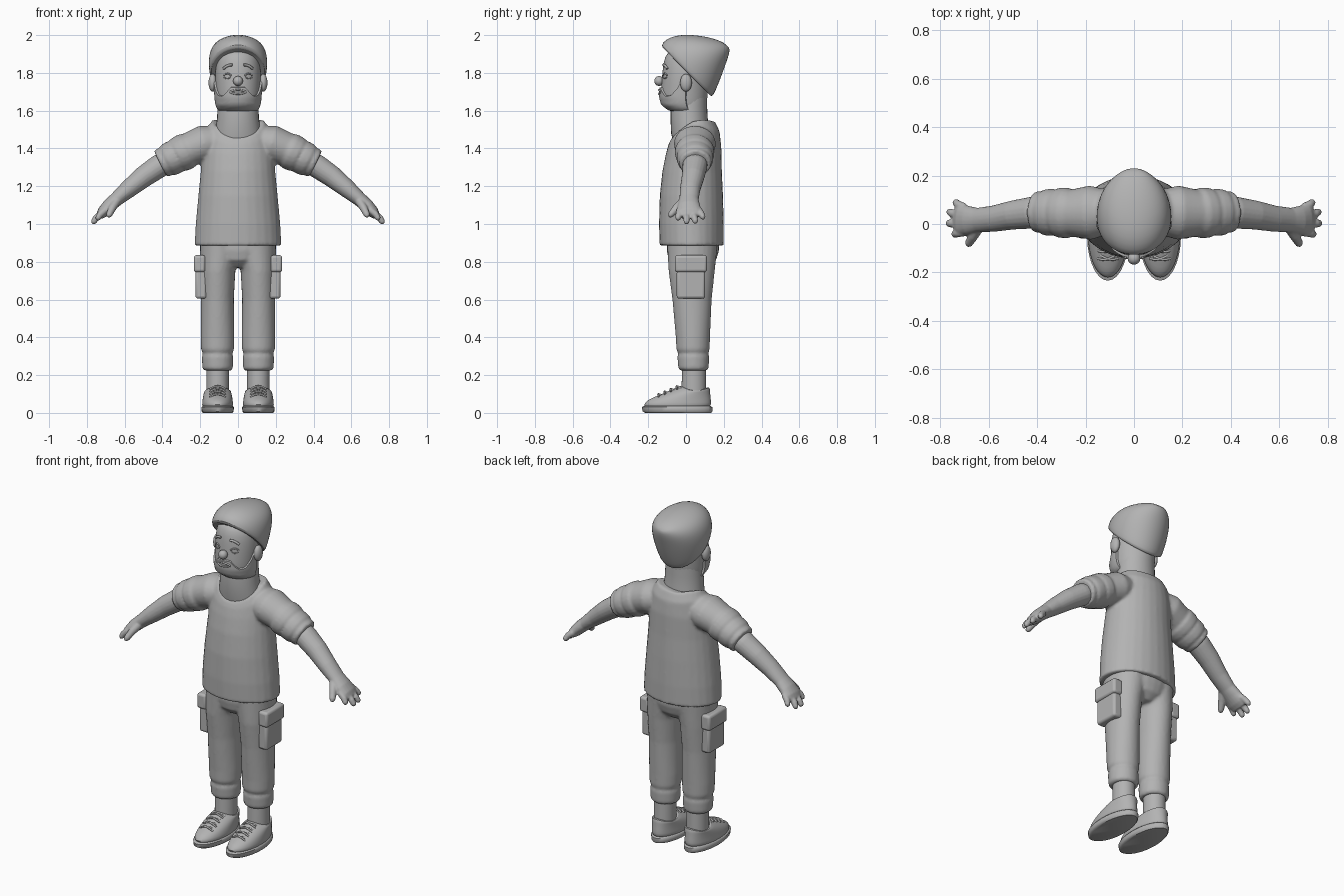
import bpy, bmesh, math
from mathutils import Vector

cube = bpy.data.objects.get("Cube")
if cube:
    bpy.data.objects.remove(cube, do_unlink=True)

SIDES = 28
grey = bpy.data.materials.new("clay_grey")
grey.use_nodes = True
grey.diffuse_color = (.45, .45, .45, 1)
for node in grey.node_tree.nodes:
    if node.type == 'BSDF_PRINCIPLED':
        node.inputs["Base Color"].default_value = grey.diffuse_color
        node.inputs["Roughness"].default_value = .7


def ring(front, back, width, cx=0, lift=0):
    """Closed ellipse through a front and a back point, each (y, z)."""
    f, b = Vector((cx, *front)), Vector((cx, *back))
    points = []
    for i in range(SIDES):
        t = math.tau * i / SIDES
        p = (f + b) / 2 + (f - b) / 2 * math.cos(t)
        p.x += width * math.sin(t)
        p.z += lift * math.sin(t) ** 2
        points.append(p)
    return points


def flat(z, front, back, width, cx=0):
    return ring((front, z), (back, z), width, cx)


def loft(bm, rings, caps=True):
    """Skin a row of rings, closing both ends."""
    loops = [[bm.verts.new(p) for p in r] for r in rings]
    for a, b in zip(loops, loops[1:]):
        for i in range(len(a)):
            j = (i + 1) % len(a)
            bm.faces.new((a[i], a[j], b[j], b[i]))
    if caps:
        bm.faces.new(loops[0][::-1])
        bm.faces.new(loops[-1])


def tube(bm, path, radii, sides=12):
    """Tube along a path; each radius is (across, along y)."""
    path = [Vector(p) for p in path]
    rings = []
    for i, p in enumerate(path):
        t = (path[min(i + 1, len(path) - 1)] - path[max(i - 1, 0)]).normalized()
        n = t.cross(Vector((0, 1, 0))).normalized()
        u = n.cross(t)
        rn, ru = radii[i]
        rings.append([p + n * rn * math.cos(math.tau * k / sides)
                      + u * ru * math.sin(math.tau * k / sides) for k in range(sides)])
    loft(bm, rings)


def cord(bm, path, r):
    tube(bm, path, [(r, r)] * len(path), 8)


def make(name, bm, voxel=0, smooth=0, subdiv=0, bevel=0):
    bmesh.ops.recalc_face_normals(bm, faces=bm.faces)
    mesh = bpy.data.meshes.new(name)
    bm.to_mesh(mesh)
    bm.free()
    mesh.materials.append(grey)
    mesh.shade_smooth()
    mesh.set_sharp_from_angle(angle=math.radians(50))
    ob = bpy.data.objects.new(name, mesh)
    bpy.context.collection.objects.link(ob)
    if voxel:
        mod = ob.modifiers.new("blend", 'REMESH')
        mod.mode, mod.voxel_size, mod.use_smooth_shade = 'VOXEL', voxel, True
    if smooth:
        mod = ob.modifiers.new("soften", 'SMOOTH')
        mod.factor, mod.iterations = .5, smooth
    if bevel:
        mod = ob.modifiers.new("round", 'BEVEL')
        mod.width, mod.segments = bevel, 3
    if subdiv:
        mod = ob.modifiers.new("subdivide", 'SUBSURF')
        mod.levels = mod.render_levels = subdiv
    return ob


def lerp_table(table, key):
    """Linear interpolation of rows (key, values...)."""
    for a, b in zip(table, table[1:]):
        if key <= b[0]:
            w = max(0, (key - a[0]) / (b[0] - a[0]))
            return [p + (q - p) * w for p, q in zip(a[1:], b[1:])]
    return list(table[-1][1:])


# Shirt: torso and both sleeves with rolled cuffs, blended together
bm = bmesh.new()
loft(bm, [flat(.885, -.14, .2, .23), flat(1, -.143, .2, .224), flat(1.15, -.139, .196, .21),
          flat(1.28, -.125, .19, .197), ring((-.107, 1.37), (.187, 1.41), .19),
          ring((-.093, 1.42), (.178, 1.49), .17, lift=.04),
          ring((-.082, 1.445), (.155, 1.54), .138, lift=.052)])
cuff = [(0, .09), (.1, .098), (.36, .095), (.43, .086), (.5, .091), (.74, .088),
        (.82, .077), (.9, .081), (1, .076)]
for s in (-1, 1):
    path = [(s * .1, .05, 1.44), (s * .18, .047, 1.425)]
    radii = [(.08, .09), (.098, .112)]
    for t, r in cuff:
        path.append((s * (.26 + .15 * t), .045 + .005 * t, 1.393 - .075 * t))
        radii.append((r, r * 1.08))
    tube(bm, path, radii, 24)
make("shirt", bm, voxel=.009, smooth=4)

# Arms with hands
fingers = [(-.033, -.042, .745, 1.02), (.002, .003, .768, 1.0),
           (.037, .05, .765, 1.003), (.068, .09, .74, 1.025)]
for s, side in ((-1, "right"), (1, "left")):
    bm = bmesh.new()
    tube(bm, [(s * x, y, z) for x, y, z in (
        (.34, .05, 1.35), (.42, .047, 1.305), (.5, .037, 1.25), (.58, .022, 1.185),
        (.645, .016, 1.13), (.685, .015, 1.095), (.715, .018, 1.063), (.735, .02, 1.04))],
        [(.06, .065), (.062, .066), (.057, .06), (.048, .054),
         (.038, .051), (.036, .06), (.031, .067), (.02, .06)], 20)
    for base, tip, x, z in fingers:
        mid = (base + tip) / 2
        tube(bm, [(s * .7, base, 1.075), (s * (x - .015), mid, z + .03),
                  (s * (x - .003), tip, z + .01), (s * x, tip, z)],
             [(.018, .018), (.018, .018), (.015, .015), (.008, .008)])
    tube(bm, [(s * .64, -.01, 1.125), (s * .665, -.05, 1.085),
              (s * .682, -.08, 1.05), (s * .686, -.088, 1.038)],
         [(.024, .024), (.021, .022), (.017, .017), (.009, .009)])
    make(side + "_arm", bm, voxel=.005, smooth=3)

# Trousers: pelvis and two legs with gathered cuffs
bm = bmesh.new()
loft(bm, [flat(.96, -.1, .18, .2), flat(.86, -.102, .175, .2), flat(.81, -.092, .16, .16),
          flat(.77, -.05, .12, .06)])
leg = [(.225, -.03, .11, .035, .18), (.236, -.041, .12, .027, .189),
       (.3, -.046, .123, .025, .191), (.314, -.04, .118, .031, .185),
       (.335, -.051, .125, .021, .196), (.4, -.054, .127, .019, .198),
       (.6, -.072, .136, .022, .197), (.75, -.092, .152, .014, .201),
       (.93, -.102, .172, -.03, .202)]
for s in (-1, 1):
    loft(bm, [flat(z, f, b, (o - i) / 2, s * (o + i) / 2) for z, f, b, i, o in leg])
make("trousers", bm, voxel=.009, smooth=4)


def block(name, centre, size):
    bm = bmesh.new()
    bmesh.ops.create_cube(bm, size=1)
    for v in bm.verts:
        v.co = Vector([c + p * d for c, p, d in zip(centre, v.co, size)])
    make(name, bm, bevel=.014)


for s, side in ((-1, "right"), (1, "left")):
    # Cargo pocket and its flap
    block(side + "_pocket", (s * .195, .026, .68), (.06, .15, .15))
    block(side + "_pocket_flap", (s * .203, .026, .79), (.062, .17, .09))

    # Sock, shoe and sole
    cx = s * .108
    bm = bmesh.new()
    loft(bm, [flat(.09, -.025, .108, .06, cx), flat(.25, -.02, .105, .06, cx)])
    make(side + "_sock", bm)
    bm = bmesh.new()
    loft(bm, [flat(.02, -.222, .13, .081, cx), flat(.045, -.226, .134, .083, cx),
              flat(.068, -.205, .133, .08, cx), ring((-.155, .09), (.13, .09), .077, cx),
              ring((-.09, .116), (.128, .115), .072, cx, -.005),
              ring((-.03, .147), (.126, .14), .068, cx, -.022),
              ring((-.02, .14), (.108, .13), .056, cx, -.02)])
    make(side + "_shoe", bm, subdiv=1)
    bm = bmesh.new()
    loft(bm, [flat(0, -.215, .134, .078, cx), flat(.008, -.23, .139, .085, cx),
              flat(.03, -.234, .139, .086, cx), flat(.036, -.222, .13, .08, cx)])
    make(side + "_sole", bm)

    # Laces crossing the tongue
    bm = bmesh.new()
    for k in range(4):
        y, z = -.145 + .032 * k, .1 + .014 * k
        for skew in (-.012, .012):
            cord(bm, [(cx + .042 * t, y + skew * t + .014 * t * t, z - .016 * t * t)
                      for t in (-1, -.5, 0, .5, 1)], .005)
    make(side + "_laces", bm)

# Head and neck
skull = [(1.59, -.06, .1, .085), (1.605, -.09, .105, .1), (1.63, -.122, .11, .111),
         (1.67, -.134, .114, .116), (1.71, -.133, .117, .118), (1.77, -.128, .12, .122),
         (1.83, -.124, .12, .12), (1.89, -.112, .1, .108), (1.93, -.08, .08, .08)]


def on_face(degrees, z, out=0):
    """Point on the head, measured round from the front."""
    f, b, w = lerp_table(skull, z)
    a = math.radians(degrees)
    return Vector(((w + out) * math.sin(a),
                   (f + b) / 2 - ((b - f) / 2 + out) * math.cos(a), z))


bm = bmesh.new()
loft(bm, [flat(*row) for row in skull])
make("head", bm, subdiv=1)
bm = bmesh.new()
loft(bm, [flat(1.4, -.06, .13, .13), flat(1.48, -.079, .125, .122),
          flat(1.56, -.082, .115, .111), flat(1.62, -.082, .112, .108),
          flat(1.72, -.07, .112, .1)])
make("neck", bm)

# Beard: a raised shell whose top edge runs from ear to moustache
edge = [(0, 1.722), (18, 1.722), (30, 1.695), (42, 1.676), (58, 1.68), (72, 1.715),
        (84, 1.765), (96, 1.77)]
bm = bmesh.new()
rows = []
for step in range(-32, 33):
    a = step * 3
    top = lerp_table(edge, abs(a))[0]
    fade = -.006 if abs(step) == 32 else .009
    column = [on_face(a, 1.592, -.005)]
    column += [on_face(a, 1.602 + (top - 1.602) * k / 8, fade) for k in range(9)]
    column.append(on_face(a, top + .004, -.006))
    rows.append([bm.verts.new(p) for p in column])
for a, b in zip(rows, rows[1:]):
    for i in range(len(a) - 1):
        bm.faces.new((a[i], b[i], b[i + 1], a[i + 1]))
make("beard", bm)

# Lips
bm = bmesh.new()
for bow in (-.011, .011):
    cord(bm, [on_face(t * 20, 1.699 + bow * (1 - t * t), .01)
              for t in (-1, -.7, -.35, 0, .35, .7, 1)], .005)
make("lips", bm)

# Closed eyes, brows and ears
steps = [k / 4 for k in range(-4, 5)]
for s, side in ((-1, "right"), (1, "left")):
    bm = bmesh.new()
    cord(bm, [on_face(s * (28 + 11 * t), 1.785 + .012 * (1 - t * t), .001) for t in steps], .004)
    cord(bm, [on_face(s * (28 + 9 * t), 1.77 + .006 * t * t, .001) for t in steps], .003)
    make(side + "_eye", bm)
    bm = bmesh.new()
    cord(bm, [on_face(s * (27 + 12 * t), 1.838 - .01 * t - .006 * t * t, .002) for t in steps], .007)
    make(side + "_brow", bm)
    bm = bmesh.new()
    bmesh.ops.create_uvsphere(bm, u_segments=20, v_segments=12, radius=1)
    for v in bm.verts:
        v.co = Vector((s * .134 + v.co.x * .022, v.co.y * .031, 1.748 + v.co.z * .047))
    make(side + "_ear", bm)

# Nose
bm = bmesh.new()
bmesh.ops.create_uvsphere(bm, u_segments=20, v_segments=12, radius=.026)
bmesh.ops.translate(bm, verts=bm.verts, vec=(0, -.142, 1.757))
make("nose", bm)

# Beanie: tilted rings from a folded rim to a soft point at the back
bm = bmesh.new()
loft(bm, [ring((-.1, 1.93), (.11, 1.70), .118), ring((-.121, 1.925), (.133, 1.672), .146),
          ring((-.133, 1.948), (.146, 1.68), .153), ring((-.112, 1.975), (.17, 1.735), .157),
          ring((-.06, 1.999), (.193, 1.795), .152), ring((.015, 2.004), (.212, 1.85), .133),
          ring((.1, 1.994), (.224, 1.885), .1), ring((.165, 1.976), (.231, 1.915), .062),
          ring((.2, 1.96), (.23, 1.935), .03)])
make("beanie", bm, subdiv=1)
